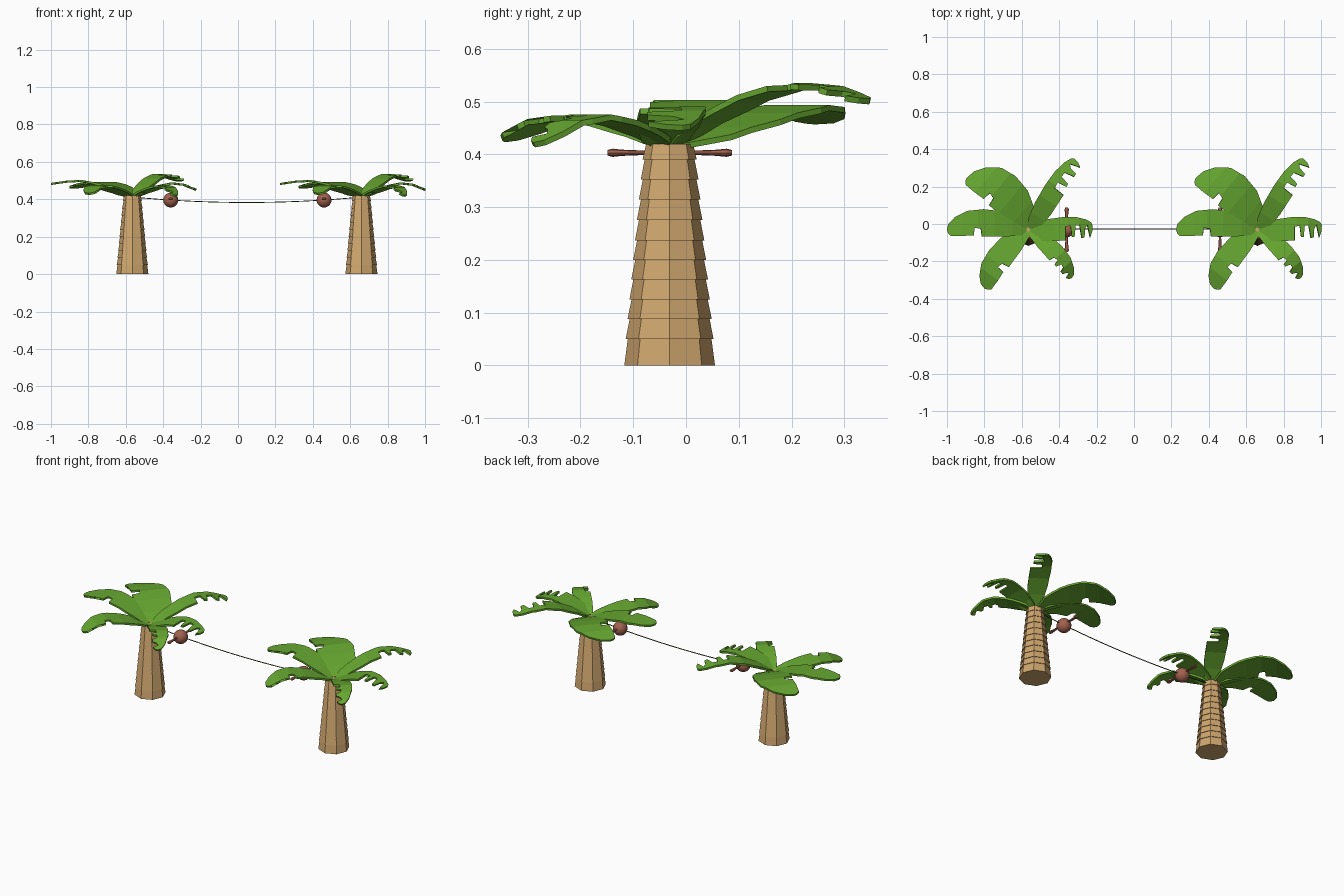
import bpy, bmesh, math
from mathutils import Vector

if "Cube" in bpy.data.objects:
    bpy.data.objects.remove(bpy.data.objects["Cube"])


def material(name, rgb):
    m = bpy.data.materials.new(name)
    m.diffuse_color = (*rgb, 1)
    m.use_nodes = True
    m.node_tree.nodes["Principled BSDF"].inputs["Base Color"].default_value = m.diffuse_color
    return m


BARK = material("tan_bark", (0.62, 0.38, 0.155))
LEAF = material("leaf_green", (0.135, 0.39, 0.03))
NUT = material("red_brown", (0.36, 0.12, 0.075))
ROPE = material("dark_rope", (0.10, 0.07, 0.03))
TREES = {"left": -0.565, "right": 0.66}
CY = -0.031


def add_object(name, bm, mat, loc):
    me = bpy.data.meshes.new(name)
    bm.to_mesh(me)
    bm.free()
    me.materials.append(mat)
    ob = bpy.data.objects.new(name, me)
    ob.location = loc
    bpy.context.collection.objects.link(ob)
    return ob


# trunk: stacked octagonal segments, each flaring outward at its lower edge
def trunk(name, x):
    bm = bmesh.new()
    zs = [0, .05, .088, .125, .163, .2, .237, .276, .314, .352, .39, .42]
    radius = lambda z: 0.085 - 0.094 * z
    for i, (z0, z1) in enumerate(zip(zs, zs[1:])):
        r0 = radius(z0) + (0.003 if i else 0.001)
        r1 = radius(z1) - 0.001
        rings = [[bm.verts.new((r * math.cos(k * math.pi / 4), r * math.sin(k * math.pi / 4), z))
                  for k in range(8)] for r, z in ((r0, z0), (r1, z1))]
        for k in range(8):
            n = (k + 1) % 8
            bm.faces.new((rings[0][k], rings[0][n], rings[1][n], rings[1][k]))
        bm.faces.new(rings[0][::-1])
        bm.faces.new(rings[1])
    add_object(name, bm, BARK, (x, CY, 0))


# leaf outline: smooth side (positive) and ragged side (negative)
SMOOTH = [(.03, .2), (.12, .62), (.32, .9), (.55, 1), (.75, .92), (.9, .62), (.98, .3)]
RAGGED = [(1, 0), (.985, -.5), (.95, -.9), (.92, .1), (.88, -.2), (.86, -.9), (.82, -.9), (.8, .05),
          (.74, .1), (.71, -.8), (.67, -.8), (.66, .1), (.585, .05), (.57, -1), (.3, -1), (.1, -.8), (.03, -.4)]
# angle, length, smooth width, ragged width, side, peak height, tip height
LEAVES = [(180, .435, .11, .037, -1, .498, .482), (140, .43, .176, .035, -1, .488, .462),
          (57, .452, .055, .057, 1, .530, .500), (4, .343, .055, .07, 1, .485, .450),
          (-48, .345, .075, .025, 1, .470, .418), (233.4, .39, .103, .035, -1, .470, .428)]


def height(u, peak, tip):
    rise = peak - .415
    pts = [(0, .412), (.2, .415 + rise * .42), (.42, .415 + rise * .8), (.62, peak),
           (.8, peak - (peak - tip) * .2), (1, tip)]
    for (a, za), (b, zb) in zip(pts, pts[1:]):
        if u <= b + 1e-6:
            return za + (zb - za) * (u - a) / (b - a)
    return tip


def leaf(name, x, spec):
    ang, length, a, b, side, peak, tip = spec
    bm = bmesh.new()
    verts = [bm.verts.new((u * length, side * (s * a if s > 0 else s * b), 0)) for u, s in SMOOTH + RAGGED]
    bm.faces.new(verts)
    bmesh.ops.triangulate(bm, faces=bm.faces[:])
    # crosswise creases
    for u in (.2, .42, .62, .8):
        bmesh.ops.bisect_plane(bm, geom=bm.verts[:] + bm.edges[:] + bm.faces[:], dist=1e-5,
                               plane_co=(u * length, 0, 0), plane_no=(1, 0, 0))
    for f in bm.faces:
        f.normal_update()
        if f.normal.z < 0:
            f.normal_flip()
    for v in bm.verts:
        v.co.z = height(v.co.x / length, peak, tip)
    ob = add_object(name, bm, LEAF, (x, CY, 0))
    ob.rotation_euler.z = math.radians(ang)
    mod = ob.modifiers.new("thickness", 'SOLIDIFY')
    mod.thickness = 0.011
    mod.offset = 0


# hanging nut with a crosswise peg that flares at its ends
def nut(name, x):
    bm = bmesh.new()
    bmesh.ops.create_uvsphere(bm, u_segments=16, v_segments=10, radius=0.04)
    for f in bm.faces:
        f.smooth = True
    add_object(name, bm, NUT, (x, CY, .396))
    bm = bmesh.new()
    rings = []
    for y, r in ((-.118, .008), (-.108, .012), (-.09, .009), (-.04, .006),
                 (.04, .006), (.09, .009), (.108, .012), (.118, .008)):
        rings.append([bm.verts.new((r * math.cos(k * math.pi / 4), y, .65 * r * math.sin(k * math.pi / 4)))
                      for k in range(8)])
    for p, q in zip(rings, rings[1:]):
        for k in range(8):
            bm.faces.new((p[k], p[(k + 1) % 8], q[(k + 1) % 8], q[k]))
    bm.faces.new(rings[0])
    bm.faces.new(rings[-1])
    bmesh.ops.recalc_face_normals(bm, faces=bm.faces[:])
    add_object(name + "_peg", bm, NUT, (x, CY, .403))


for label, tx in TREES.items():
    trunk(label + "_trunk", tx)
    for i, spec in enumerate(LEAVES):
        leaf(f"{label}_leaf_{i + 1}", tx, spec)
nut("left_nut", -0.36)
nut("right_nut", 0.46)

# sagging rope between the trunks
cu = bpy.data.curves.new("rope", 'CURVE')
cu.dimensions = '3D'
cu.bevel_depth = 0.0025
cu.bevel_resolution = 1
sp = cu.splines.new('POLY')
N = 16
sp.points.add(N)
for i in range(N + 1):
    t = i / N * 2 - 1
    sp.points[i].co = (.0475 + t * .59, CY + .004, .383 + .027 * t * t, 1)
cu.materials.append(ROPE)
bpy.context.collection.objects.link(bpy.data.objects.new("rope", cu))
